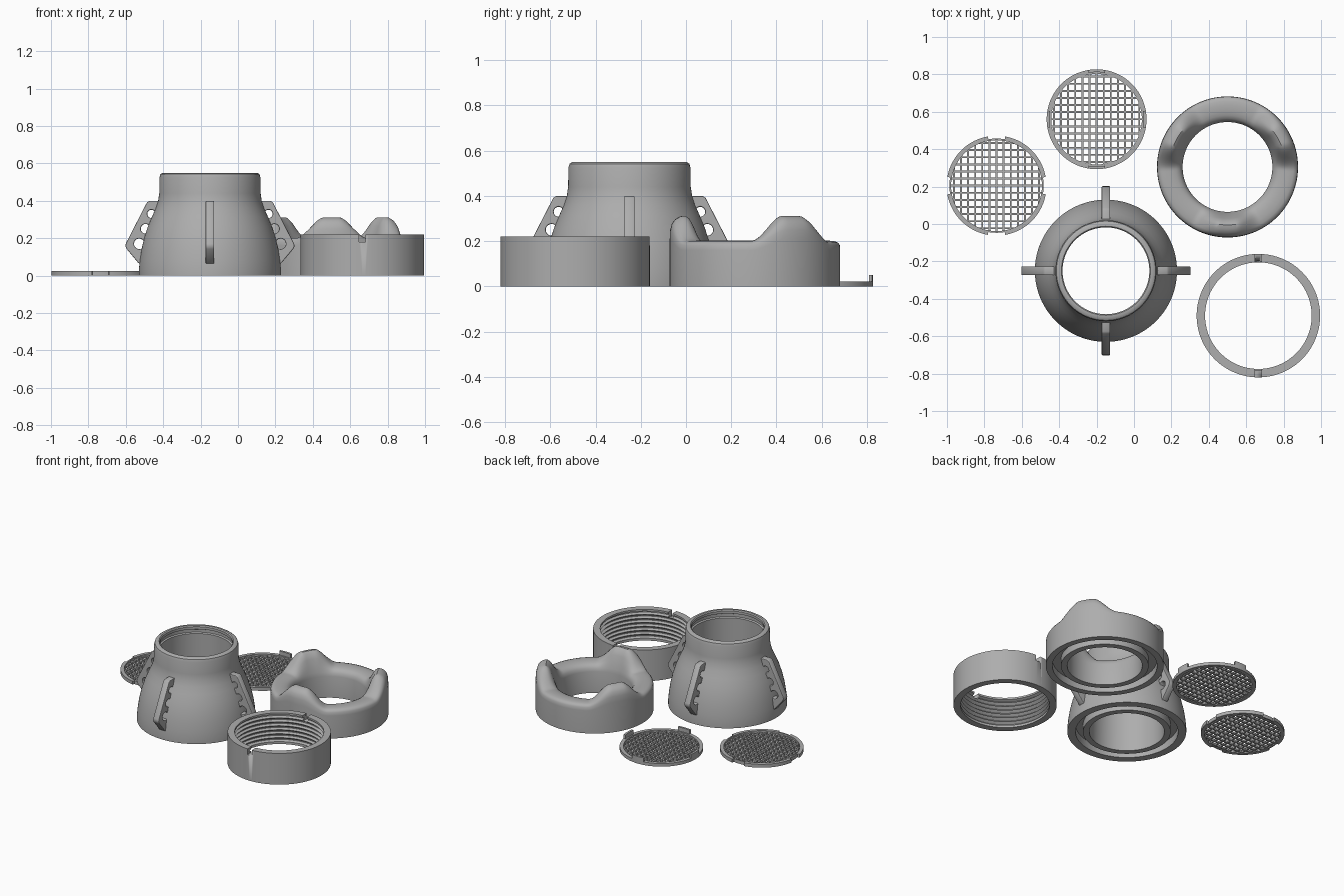
import bpy
import bmesh
import math
from math import cos, sin, radians, tau
from mathutils import Vector

if "Cube" in bpy.data.objects:
    bpy.data.objects.remove(bpy.data.objects["Cube"], do_unlink=True)

grey = bpy.data.materials.new("light_grey")
grey.use_nodes = True
grey.diffuse_color = (0.42, 0.42, 0.42, 1)
grey.node_tree.nodes["Principled BSDF"].inputs["Base Color"].default_value = (0.42, 0.42, 0.42, 1)


def select_only(obj):
    bpy.ops.object.select_all(action='DESELECT')
    obj.select_set(True)
    bpy.context.view_layer.objects.active = obj


def finish(obj, angle=35):
    if not obj.data.materials:
        obj.data.materials.append(grey)
    select_only(obj)
    bpy.ops.object.shade_smooth_by_angle(angle=radians(angle))
    return obj


def make_object(name, bm, centre):
    bmesh.ops.recalc_face_normals(bm, faces=bm.faces)
    mesh = bpy.data.meshes.new(name)
    bm.to_mesh(mesh)
    bm.free()
    obj = bpy.data.objects.new(name, mesh)
    obj.location = (centre[0], centre[1], 0)
    bpy.context.collection.objects.link(obj)
    return finish(obj)


def sweep(bm, section, start=0.0, end=tau, steps=96):
    """Turn a closed (radius, height) section about z; section is a function of angle."""
    full = abs(end - start - tau) < 1e-6
    rings = []
    for i in range(steps if full else steps + 1):
        a = start + (end - start) * i / steps
        rings.append([bm.verts.new((r * cos(a), r * sin(a), z)) for r, z in section(a)])
    pairs = list(zip(rings, rings[1:]))
    if full:
        pairs.append((rings[-1], rings[0]))
    else:
        bm.faces.new(rings[0])
        bm.faces.new(rings[-1])
    n = len(rings[0])
    for p, q in pairs:
        for j in range(n):
            k = (j + 1) % n
            bm.faces.new((p[j], p[k], q[k], q[j]))


def band(bm, r0, r1, z0, z1, start=0.0, end=tau, steps=96):
    sweep(bm, lambda a: [(r0, z0), (r1, z0), (r1, z1), (r0, z1)], start, end, steps)


def box(bm, centre, size):
    verts = bmesh.ops.create_cube(bm, size=1)["verts"]
    for v in verts:
        v.co = Vector(centre) + Vector(c * s for c, s in zip(v.co, size))


# Flared body with a straight neck, a grooved underside and an inner lip slot
BODY = (-0.15, -0.25)
body_profile = [
    (0.38, 0), (0.38, 0.03), (0.375, 0.08), (0.366, 0.14), (0.352, 0.2), (0.333, 0.26),
    (0.31, 0.315), (0.29, 0.36), (0.277, 0.4), (0.271, 0.44), (0.27, 0.525), (0.265, 0.542),
    (0.253, 0.55), (0.238, 0.55), (0.232, 0.543), (0.232, 0.525), (0.242, 0.52),
    (0.242, 0.5), (0.232, 0.495), (0.24, 0), (0.28, 0), (0.28, 0.055), (0.328, 0.055), (0.328, 0)]
bm = bmesh.new()
sweep(bm, lambda a: body_profile, steps=128)
make_object("flared_body", bm, BODY)

# Four grip fins, each pierced by three finger holes
fin_outline = [(0.25, 0.395), (0.322, 0.395), (0.333, 0.388), (0.445, 0.17), (0.447, 0.157),
               (0.441, 0.145), (0.38, 0.072), (0.365, 0.065), (0.338, 0.065),
               (0.325, 0.17), (0.28, 0.27)]
fin_holes = [(0.313, 0.33, 0.027), (0.344, 0.25, 0.031), (0.378, 0.17, 0.033)]


def add_spline(curve, points):
    spline = curve.splines.new('POLY')
    spline.points.add(len(points) - 1)
    for p, (x, y) in zip(spline.points, points):
        p.co = (x, y, 0, 1)
    spline.use_cyclic_u = True


for name, turn in (("right", 180), ("left", 0), ("front", 270), ("back", 90)):
    curve = bpy.data.curves.new(name + "_fin", 'CURVE')
    curve.dimensions = '2D'
    curve.fill_mode = 'BOTH'
    curve.extrude = 0.018
    curve.bevel_depth = 0.005
    curve.bevel_resolution = 1
    add_spline(curve, fin_outline)
    for r, z, size in fin_holes:
        add_spline(curve, [(r + size * cos(i * tau / 24), z + size * sin(i * tau / 24))
                           for i in range(24)])
    fin = bpy.data.objects.new(name + "_fin", curve)
    fin.location = (BODY[0], BODY[1], 0)
    fin.rotation_euler = (radians(90), 0, radians(turn))
    bpy.context.collection.objects.link(fin)
    select_only(fin)
    bpy.ops.object.convert(target='MESH')
    finish(bpy.context.view_layer.objects.active)


# Cushion ring with three raised lobes
def lobe(a):
    off = abs((math.degrees(a) - 30 + 60) % 120 - 60)
    t = min(1, max(0, (33 - off) / 26))
    return t * t * (3 - 2 * t)


# radius, height, extra height at a lobe
cushion_profile = [
    (0.377, 0, 0), (0.377, 0.16, 0.05), (0.375, 0.182, 0.068), (0.367, 0.194, 0.085),
    (0.352, 0.2, 0.098), (0.33, 0.202, 0.108), (0.31, 0.202, 0.11), (0.293, 0.2, 0.1),
    (0.275, 0.196, 0.07), (0.258, 0.188, 0.03), (0.246, 0.172, 0.008), (0.24, 0.15, 0),
    (0.24, 0, 0), (0.28, 0, 0), (0.28, 0.05, 0), (0.335, 0.05, 0), (0.335, 0, 0)]
bm = bmesh.new()
sweep(bm, lambda a: [(r, z + h * lobe(a)) for r, z, h in cushion_profile], steps=180)
make_object("cushion_ring", bm, (0.5, 0.305))

# Threaded collar with two key notches in its top edge
COLLAR = (0.665, -0.49)
collar_profile = [(0.285, 0), (0.33, 0), (0.33, 0.22), (0.285, 0.22), (0.285, 0.207)]
for i in range(7):
    z = 0.207 - 0.028 * i
    collar_profile += [(0.302, z - 0.008), (0.302, z - 0.014), (0.285, z - 0.022)]
bm = bmesh.new()
sweep(bm, lambda a: collar_profile, steps=128)
collar = make_object("threaded_collar", bm, COLLAR)

bm = bmesh.new()
box(bm, (0, 0, 0.21), (0.034, 0.8, 0.06))
cutter = make_object("notch_cutter", bm, COLLAR)
cutter.hide_render = True
cut = collar.modifiers.new("notches", 'BOOLEAN')
cut.operation = 'DIFFERENCE'
cut.solver = 'EXACT'
cut.object = cutter
select_only(collar)
bpy.ops.object.modifier_apply(modifier=cut.name)
bpy.data.objects.remove(cutter, do_unlink=True)


# Square lattice trimmed to a round frame
def lattice(bm, radius, pitch=0.038, bar=0.01, height=0.014):
    count = int(radius / pitch)
    for i in range(-count, count + 1):
        d = i * pitch
        length = 2 * math.sqrt(radius ** 2 - d ** 2)
        box(bm, (d, 0, height / 2), (bar, length, height))
        box(bm, (0, d, height / 2), (length, bar, height))


# Grille with a notched rim
bm = bmesh.new()
band(bm, 0.243, 0.252, 0, 0.024)
for k in range(4):
    band(bm, 0.25, 0.267, 0, 0.024, radians(90 * k + 10), radians(90 * k + 80), 20)
lattice(bm, 0.247)
make_object("notched_grille", bm, (-0.735, 0.205))

# Grille with upright locking tabs
bm = bmesh.new()
band(bm, 0.242, 0.267, 0, 0.022)
for k in range(4):
    band(bm, 0.252, 0.267, 0.02, 0.05, radians(90 * k - 10), radians(90 * k + 10), 8)
lattice(bm, 0.247)
make_object("tabbed_grille", bm, (-0.2, 0.56))
